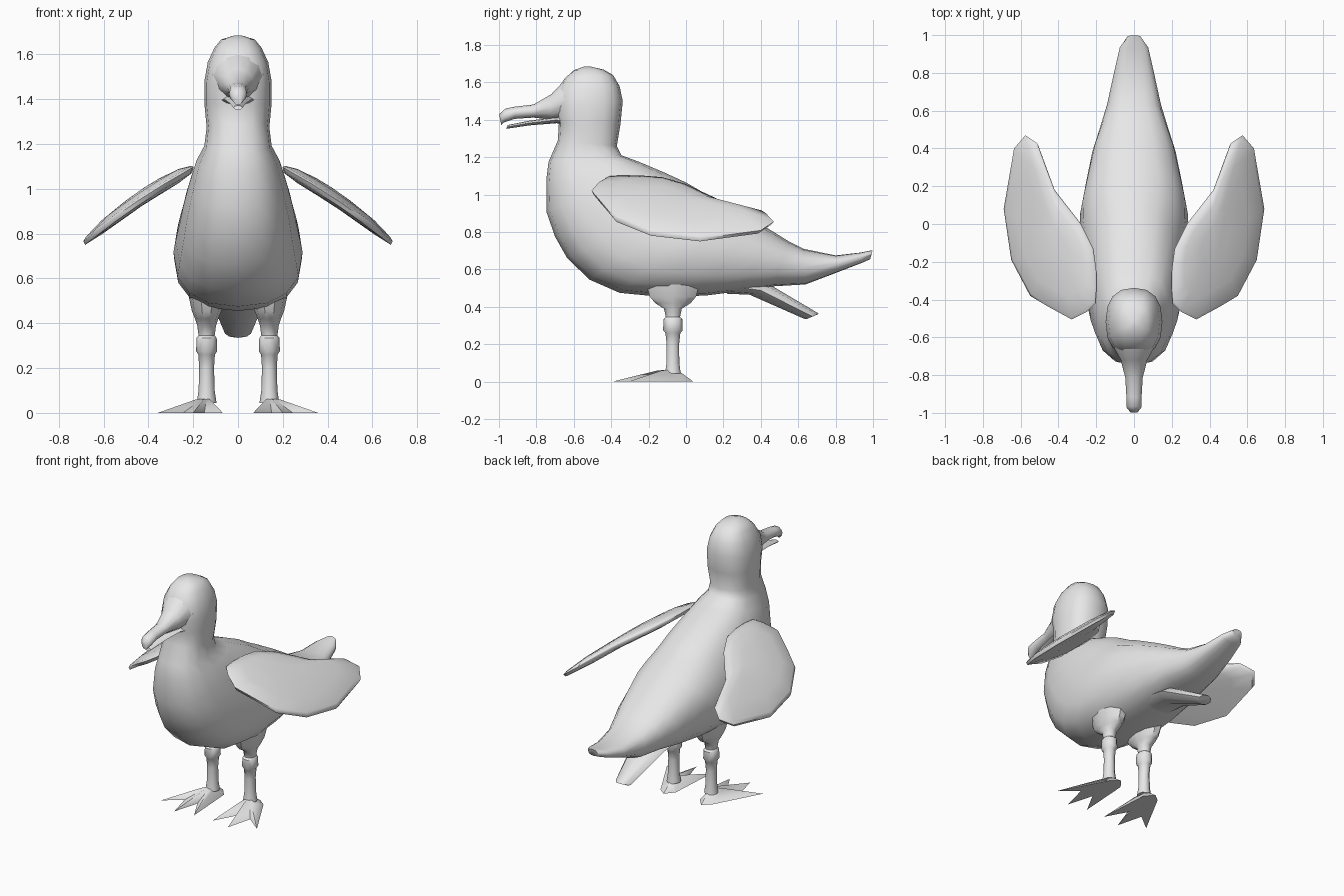
import bpy, bmesh, math
from mathutils import Vector

if "Cube" in bpy.data.objects:
    bpy.data.objects.remove(bpy.data.objects["Cube"])

grey = bpy.data.materials.new("plain_grey")
grey.diffuse_color = (0.8, 0.8, 0.8, 1)
grey.use_nodes = True
grey.node_tree.nodes["Principled BSDF"].inputs["Base Color"].default_value = grey.diffuse_color


def finish(name, bm, mirror=False, angle=45):
    """Turn a bmesh into a smooth-shaded object, mirrored in x if wanted."""
    bmesh.ops.recalc_face_normals(bm, faces=bm.faces)
    me = bpy.data.meshes.new(name)
    bm.to_mesh(me)
    bm.free()
    me.materials.append(grey)
    ob = bpy.data.objects.new(name, me)
    bpy.context.collection.objects.link(ob)
    bpy.ops.object.select_all(action='DESELECT')
    ob.select_set(True)
    bpy.context.view_layer.objects.active = ob
    bpy.ops.object.shade_smooth_by_angle(angle=math.radians(angle))
    if mirror:
        ob.modifiers.new("mirror", 'MIRROR').use_mirror_merge = False
    return ob


def skin(bm, rings):
    """Join successive closed rings of points and cap both ends."""
    vs = [[bm.verts.new(p) for p in r] for r in rings]
    n = len(vs[0])
    for a, b in zip(vs, vs[1:]):
        for i in range(n):
            j = (i + 1) % n
            bm.faces.new((a[i], a[j], b[j], b[i]))
    bm.faces.new(vs[0])
    bm.faces.new(vs[-1])


def loft(name, sections, n=16, angle=45, power=1.0):
    """Rounded sections: (y1, z1) and (y2, z2) ends plus half width.
    A power below 1 makes the sections boxier."""
    def box(v):
        return math.copysign(abs(v) ** power, v) if abs(v) > 1e-6 else 0
    rings = []
    for y1, z1, y2, z2, w in sections:
        a, b = Vector((0, y1, z1)), Vector((0, y2, z2))
        mid, half = (a + b) / 2, (a - b) / 2
        rings.append([mid + half * box(math.cos(t)) + Vector((w * box(math.sin(t)), 0, 0))
                      for t in (2 * math.pi * i / n for i in range(n))])
    bm = bmesh.new()
    skin(bm, rings)
    return finish(name, bm, angle=angle)


# Head, neck, body and upper tail as one skin
loft("body", [
    (-.545, 1.685, -.51, 1.685, .015),
    (-.60, 1.665, -.44, 1.668, .075),
    (-.65, 1.62, -.39, 1.64, .105),
    (-.69, 1.55, -.355, 1.58, .135),
    (-.70, 1.46, -.338, 1.50, .15),
    (-.68, 1.38, -.35, 1.38, .15),
    (-.685, 1.29, -.37, 1.26, .14),
    (-.735, 1.175, -.345, 1.21, .15),
    (-.747, 1.08, -.25, 1.175, .185),
    (-.747, .91, -.12, 1.12, .22),
    (-.70, .775, 0, 1.065, .245),
    (-.635, .66, .06, 1.03, .26),
    (-.515, .545, .13, .99, .278),
    (-.355, .475, .19, .96, .288),
    (-.15, .455, .26, .92, .285),
    (.1, .46, .36, .865, .252),
    (.3, .485, .47, .80, .22),
    (.47, .51, .55, .75, .18),
    (.64, .52, .63, .71, .142),
    (.81, .585, .80, .675, .105),
    (.94, .635, .93, .69, .075),
    (.985, .655, .998, .703, .035)], angle=60, power=.82)

# Beak halves, the upper one blending into the face
loft("upper_beak", [
    (-.54, 1.655, -.54, 1.38, .135),
    (-.64, 1.622, -.64, 1.395, .115),
    (-.72, 1.537, -.72, 1.40, .07),
    (-.815, 1.482, -.815, 1.412, .046),
    (-.917, 1.47, -.917, 1.405, .04),
    (-.965, 1.46, -.975, 1.385, .04),
    (-.999, 1.43, -.988, 1.373, .022)], 12, 60)
loft("lower_beak", [
    (-.62, 1.425, -.62, 1.36, .10),
    (-.70, 1.415, -.69, 1.382, .06),
    (-.84, 1.395, -.84, 1.370, .037),
    (-.955, 1.372, -.96, 1.352, .02)], 8)

# Lower tail feathers
loft("under_tail", [
    (.26, .55, .22, .47, .12),
    (.46, .512, .34, .465, .115),
    (.70, .37, .63, .337, .058),
    (.71, .362, .645, .335, .045)], 8)

# Wings: a drooping plan outline, thickened and domed
plan = [(.20, -.24), (.198, -.34), (.205, -.42), (.25, -.465), (.33, -.505),
        (.45, -.44), (.55, -.38), (.65, -.19), (.69, .08), (.635, .40),
        (.575, .47), (.51, .425), (.42, .18), (.28, 0), (.215, -.13)]
droop = [(.1, 1.14), (.2, 1.09), (.33, 1.015), (.42, .96), (.575, .85), (.70, .752)]


def height(x):
    for (x0, z0), (x1, z1) in zip(droop, droop[1:]):
        if x <= x1:
            return z0 + (z1 - z0) * (x - x0) / (x1 - x0)
    return droop[-1][1]


def wing_ring(scale, lift):
    cx, cy = .42, -.10
    pts = []
    for x, y in plan:
        px, py = cx + (x - cx) * scale, cy + (y - cy) * scale
        pts.append((px, py, height(px) + lift))
    return pts


bm = bmesh.new()
skin(bm, [wing_ring(s, l) for s, l in
          [(.3, -.03), (.7, -.027), (.97, -.016), (1, .006), (.96, .017), (.7, .036), (.3, .045)]])
finish("wing", bm, True, 60)

# Legs with thigh, knee and shin
bm = bmesh.new()
skin(bm, [[(.14 + rx * math.cos(t), -.07 + ry * math.sin(t), z)
           for t in (2 * math.pi * i / 10 for i in range(10))]
          for z, rx, ry in [(.52, .08, .15), (.455, .066, .13), (.42, .052, .10),
                            (.39, .042, .05), (.345, .036, .04), (.335, .045, .053),
                            (.275, .047, .055), (.26, .037, .042), (.2, .033, .035),
                            (.1, .036, .036), (.045, .044, .044)]])
finish("leg", bm, True)

# Webbed feet: star outline rising to the ankle
outline = [(.14, .04), (.19, 0), (.358, -.31), (.245, -.22), (.20, -.395),
           (.15, -.22), (.068, -.37), (.09, -.02)]
bm = bmesh.new()
sole = [bm.verts.new((x, y, 0)) for x, y in outline]
ankle = [bm.verts.new((.14 + (x - .14) * .22, -.07 + (y + .07) * .25, .06)) for x, y in outline]
centre = bm.verts.new((.14, -.07, 0))
top = bm.verts.new((.14, -.07, .065))
for i in range(len(sole)):
    j = (i + 1) % len(sole)
    bm.faces.new((sole[i], sole[j], ankle[j], ankle[i]))
    bm.faces.new((sole[j], sole[i], centre))
    bm.faces.new((ankle[i], ankle[j], top))
finish("foot", bm, True, 50)
